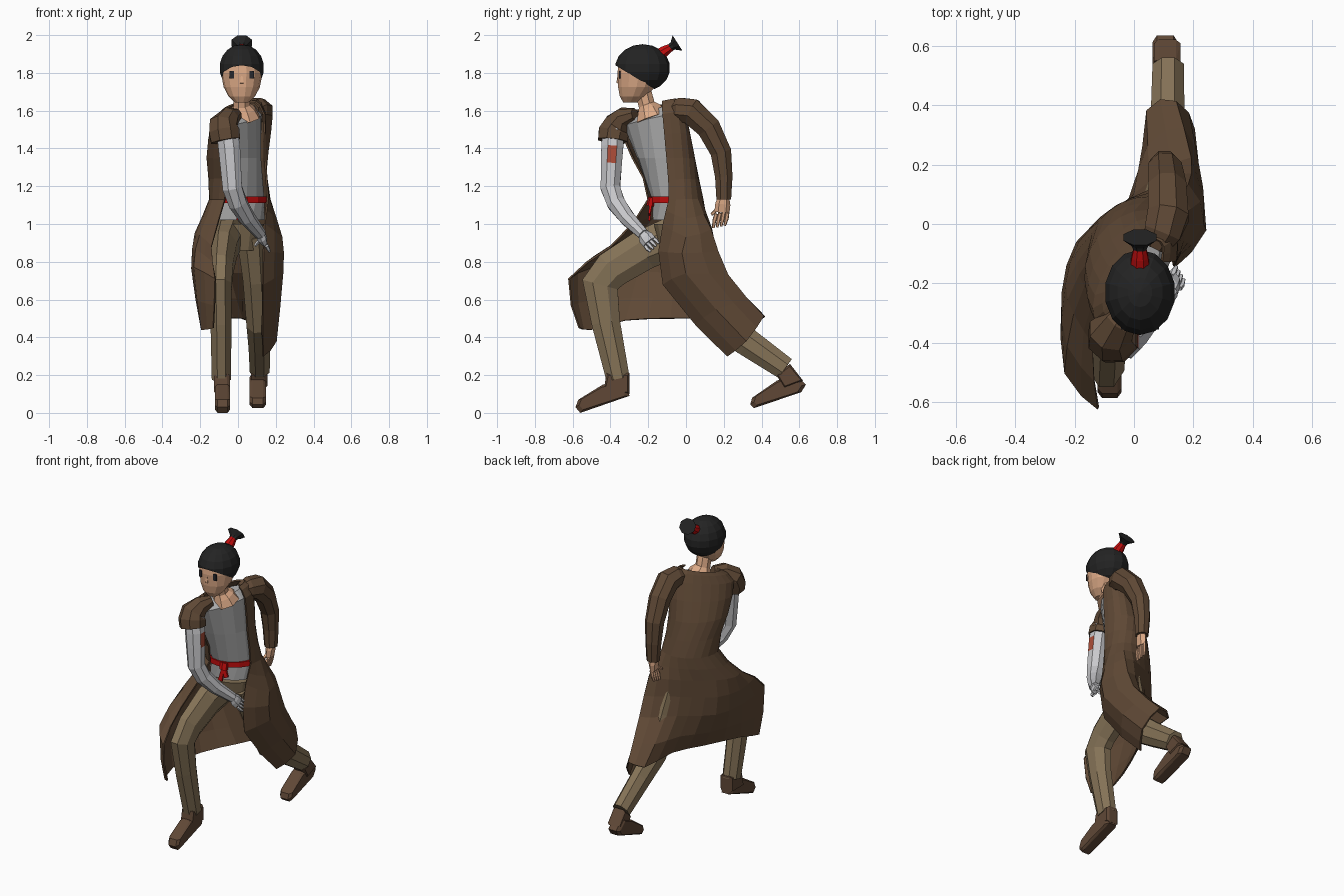
import bpy, bmesh, math
from mathutils import Vector as V

if "Cube" in bpy.data.objects:
    bpy.data.objects.remove(bpy.data.objects["Cube"])

COLORS = {"coat_brown": (0.115, 0.066, 0.036), "boot_brown": (0.115, 0.064, 0.037),
          "trouser_olive": (0.235, 0.17, 0.095), "shirt_grey": (0.40, 0.40, 0.40),
          "arm_silver": (0.58, 0.58, 0.60), "skin": (0.72, 0.40, 0.24),
          "hair_black": (0.017, 0.017, 0.017), "red_cloth": (0.55, 0.004, 0.004),
          "rust_patch": (0.42, 0.075, 0.04), "eye_dark": (0.02, 0.02, 0.025)}
MATS = {}
for key, col in COLORS.items():
    MATS[key] = bpy.data.materials.new(key)
    MATS[key].diffuse_color = (*col, 1)


def finish(name, bm, mat):
    bmesh.ops.recalc_face_normals(bm, faces=bm.faces)
    me = bpy.data.meshes.new(name)
    bm.to_mesh(me)
    bm.free()
    me.materials.append(MATS[mat])
    ob = bpy.data.objects.new(name, me)
    bpy.context.collection.objects.link(ob)
    return ob


def loft(name, rings, mat, closed=True, caps=True):
    """Skin a list of equally long point rings."""
    bm = bmesh.new()
    rows = [[bm.verts.new(p) for p in r] for r in rings]
    n = len(rows[0])
    for a, b in zip(rows, rows[1:]):
        for i in range(n if closed else n - 1):
            j = (i + 1) % n
            bm.faces.new((a[i], a[j], b[j], b[i]))
    if closed and caps:
        bm.faces.new(rows[0])
        bm.faces.new(rows[-1])
    return finish(name, bm, mat)


def tube(name, pts, mat, n=8):
    """Tube along points (x, y, z, radius across x, other radius)."""
    c = [V(p[:3]) for p in pts]
    rings = []
    for i, p in enumerate(pts):
        t = V((0, 0, 0))
        if i:
            t += (c[i] - c[i - 1]).normalized()
        if i < len(c) - 1:
            t += (c[i + 1] - c[i]).normalized()
        t.normalize()
        s = V((1, 0, 0))
        s = (s - t * s.dot(t)).normalized()
        u = t.cross(s)
        ang = [2 * math.pi * (k + 0.5) / n for k in range(n)]
        rings.append([c[i] + s * p[3] * math.cos(a) + u * p[-1] * math.sin(a) for a in ang])
    return loft(name, rings, mat)


def box(name, loc, size, mat):
    bm = bmesh.new()
    bmesh.ops.create_cube(bm, size=1)
    for v in bm.verts:
        v.co = V([a * b for a, b in zip(v.co, size)]) + V(loc)
    return finish(name, bm, mat)


# Twisted torso sections: z, centre x, centre y, half width, half depth, yaw, shoulder tilt
TORSO = {"neck": (1.63, 0.012, -0.165, 0.13, 0.055, 55, 0.03),
         "shoulder": (1.56, 0.005, -0.18, 0.19, 0.09, 55, 0.035),
         "chest": (1.35, -0.008, -0.12, 0.165, 0.12, 50, 0),
         "waist": (1.13, 0.01, -0.06, 0.15, 0.12, 35, 0),
         "hip": (1.0, 0.0, -0.05, 0.15, 0.13, 20, 0),
         "seat": (0.86, 0.01, -0.04, 0.11, 0.10, 15, 0)}


def section(key, scale, angles, dz=0):
    z, cx, cy, w, d, yaw, tilt = TORSO[key]
    c, s = math.cos(math.radians(yaw)), math.sin(math.radians(yaw))
    out = []
    for a in angles:
        p, q = scale * w * math.cos(math.radians(a)), scale * d * math.sin(math.radians(a))
        out.append(V((cx + c * p - s * q, cy + s * p + c * q,
                      z + dz + tilt * math.cos(math.radians(a)))))
    return out


FULL = [i * 360 / 14 for i in range(14)]
shirt = [section(k, f, FULL, d) for k, f, d in
         (("neck", 0.85, -0.03), ("shoulder", 0.93, -0.01), ("chest", 0.94, 0),
          ("waist", 0.92, 0), ("hip", 0.96, 0.02))]
loft("shirt", shirt, "shirt_grey")
loft("trouser_seat", [section(k, 0.92, FULL) for k in ("hip", "seat")], "trouser_olive")
loft("belt", [section("waist", 1.02, FULL, d) for d in (0.015, -0.02)], "red_cloth")
tube("belt_knot", [(0.025, -0.18, 1.14, 0.028, 0.02), (0.025, -0.19, 1.095, 0.028, 0.02)], "red_cloth", 6)
for i, x in enumerate((0.005, 0.05)):
    tube(f"belt_tail_{i}", [(0.025, -0.185, 1.115, 0.014, 0.01),
                            (x, -0.195, 1.02 + i * 0.03, 0.02, 0.008)], "red_cloth", 4)

# Coat: open arcs round the torso, then a skirt draped over the striding legs
ARC = [-53 + i * 264 / 8 for i in range(9)]
HIP = [(.14, -.12, 1.0), (.23, 0, .93), (.18, .13, .97), (.05, .11, .98), (-.08, .04, .98),
       (-.18, -.06, .97), (-.225, -.2, .95), (-.2, -.3, .94), (-.14, -.4, .88)]
KNEE = [(.13, -.12, .68), (.235, .0, .74), (.19, .22, .73), (.055, .14, .74), (-.05, .05, .74),
        (-.18, -.06, .74), (-.235, -.25, .75), (-.23, -.5, .77), (-.12, -.62, .71)]
HEM = [(.13, .22, .30), (.2, .32, .38), (.14, .41, .51), (.045, .38, .49), (.02, .12, .50),
       (-.08, -.08, .50), (-.18, -.32, .49), (-.19, -.5, .44), (-.13, -.565, .45)]


def smooth(seq):
    """Insert a curved midpoint between neighbours."""
    out = []
    for i in range(len(seq) - 1):
        a, b, c, d = seq[max(i - 1, 0)], seq[i], seq[i + 1], seq[min(i + 2, len(seq) - 1)]
        out += [b, (b + c) * 0.5625 - (a + d) * 0.0625]
    return out + [seq[-1]]


rows = [section(k, f, ARC) for k, f in
        (("neck", 1.0), ("shoulder", 1.06), ("chest", 1.1), ("waist", 1.13))]
rows += [[V(p) for p in r] for r in (HIP, KNEE, HEM)]
cols = [smooth(list(c)) for c in zip(*[smooth(r) for r in rows])]
coat = loft("long_coat", list(zip(*cols)), "coat_brown", closed=False)
mod = coat.modifiers.new("thickness", "SOLIDIFY")
mod.thickness, mod.offset = 0.01, 0

# Sleeves and arms
tube("right_sleeve", [(.07, -.08, 1.60, .045), (.095, -.03, 1.605, .068), (.115, .03, 1.595, .075),
                      (.112, .12, 1.51, .069), (.105, .185, 1.38, .06), (.103, .2, 1.25, .05),
                      (.105, .20, 1.13, .042)], "coat_brown")
tube("left_sleeve", [(-.01, -.27, 1.58, .035), (-.045, -.325, 1.565, .058), (-.078, -.362, 1.525, .078),
                     (-.073, -.383, 1.485, .087), (-.065, -.388, 1.44, .084)], "coat_brown")
arm = tube("left_arm", [(-.06, -.385, 1.50, .06), (-.047, -.39, 1.41, .063), (-.04, -.395, 1.32, .06),
                        (-.03, -.40, 1.19, .056), (.0, -.37, 1.11, .052), (.05, -.31, 1.03, .044),
                        (.12, -.225, .945, .032)], "arm_silver")
arm.data.materials.append(MATS["rust_patch"])
for f in arm.data.polygons:  # painted patch on the inner upper arm
    if 1.33 < f.center.z < 1.40 and f.normal.x > 0.85:
        f.material_index = 1


def hand(side, wrist, knuckle, tip, spread, thumb, mat):
    w, k, t, s = V(wrist), V(knuckle), V(tip), V(spread)
    tube(side + "_palm", [(*w, .026, .028), (*((w + k) / 2), .026, .04), (*k, .018, .04)], mat, 6)
    for i in range(4):
        o = s * (i - 1.5)
        tube(f"{side}_finger_{i}", [(*(k + o), .011), (*((k + t) / 2 + o * 1.1), .011),
                                    (*(t + o), .007)], mat, 5)
    tube(side + "_thumb", [(*((w + k) / 2), .014), (*V(thumb), .008)], mat, 5)


hand("right", (.105, .2, 1.15), (.105, .19, 1.06), (.095, .175, .985), (0, .02, .004), (.085, .135, 1.05), "skin")
hand("left", (.115, -.23, .95), (.14, -.195, .905), (.155, -.165, .875), (-.008, .014, .014),
     (.09, -.19, .885), "arm_silver")

# Legs
tube("front_trouser_leg", [(-.05, -.04, .94, .09, .12), (-.075, -.22, .865, .075, .115),
                           (-.088, -.39, .76, .066, .108), (-.093, -.455, .68, .065, .105),
                           (-.09, -.425, .48, .06, .082), (-.088, -.36, .18, .055, .067)], "trouser_olive")
tube("back_trouser_leg", [(.075, -.02, .96, .09, .12), (.095, .07, .72, .075, .11),
                          (.11, .18, .48, .07, .095), (.113, .33, .37, .062, .08),
                          (.115, .525, .235, .057, .066)], "trouser_olive")


def boot(name, x, w, outline):
    """Rounded hull of a side outline (y, z)."""
    bm = bmesh.new()
    cy, cz = (sum(p[i] for p in outline) / len(outline) for i in (0, 1))
    for y, z in outline:
        for s in (-1, 1):
            bm.verts.new((x + s * w * 0.65, y, z))
            bm.verts.new((x + s * w, cy + (y - cy) * 0.85, cz + (z - cz) * 0.8))
    res = bmesh.ops.convex_hull(bm, input=bm.verts)
    bmesh.ops.delete(bm, geom=list({g for g in res["geom_interior"] if isinstance(g, bmesh.types.BMVert)}),
                     context="VERTS")
    return finish(name, bm, "boot_brown")


boot("front_boot_foot", -.082, .04, [(-.44, .15), (-.31, .17), (-.30, .09), (-.56, 0), (-.585, .03), (-.57, .07)])
boot("front_boot_ankle", -.085, .043, [(-.42, .21), (-.30, .21), (-.30, .10), (-.44, .10)])
boot("back_boot_foot", .105, .043, [(.48, .17), (.57, .21), (.635, .15), (.61, .11), (.36, .025), (.34, .045), (.35, .08)])
boot("back_boot_ankle", .112, .044, [(.48, .20), (.55, .26), (.62, .17), (.52, .13)])

# Neck and head
tube("neck", [(.03, -.18, 1.56, .09), (.025, -.195, 1.605, .068), (.02, -.208, 1.63, .047),
              (.02, -.232, 1.72, .047)], "skin")
HEAD = [(1.642, -.295, .034, .037), (1.675, -.28, .07, .072), (1.725, -.262, .096, .1),
        (1.80, -.248, .11, .118), (1.84, -.246, .104, .115), (1.89, -.24, .08, .08)]
loft("face", [[(.02 + rx * math.cos(a), y + ry * math.sin(a), z)
               for a in [2 * math.pi * k / 14 for k in range(14)]] for z, y, rx, ry in HEAD], "skin")
for i, x in enumerate((-.033, .073)):
    box(f"eye_{i}", (x, -.350, 1.79), (.022, .009, .042), "eye_dark")
tube("nose", [(.02, -.358, 1.785, .006), (.02, -.362, 1.745, .014, .01)], "skin", 4)

# Hair cap trimmed along a sloping hairline, with a tied tail
bm = bmesh.new()
bmesh.ops.create_uvsphere(bm, u_segments=14, v_segments=9, radius=1)
for v in bm.verts:
    v.co = V((.02 + v.co.x * .121, -.23 + v.co.y * .146, 1.826 + v.co.z * .126))
bmesh.ops.bisect_plane(bm, geom=bm.verts[:] + bm.edges[:] + bm.faces[:], plane_co=(0, -.37, 1.838),
                       plane_no=(0, .14, .23), clear_inner=True)
finish("hair_cap", bm, "hair_black")
tube("hair_tie", [(.02, -.15, 1.89, .036), (.02, -.11, 1.917, .03), (.02, -.08, 1.935, .022)], "red_cloth")
tube("hair_tail", [(.02, -.09, 1.93, .02), (.02, -.07, 1.942, .03, .024), (.02, -.045, 1.958, .06, .052)], "hair_black")

for m in bpy.data.materials:
    if m.users and not m.is_grease_pencil:
        m.use_nodes = True
        m.node_tree.nodes["Principled BSDF"].inputs["Base Color"].default_value = m.diffuse_color
